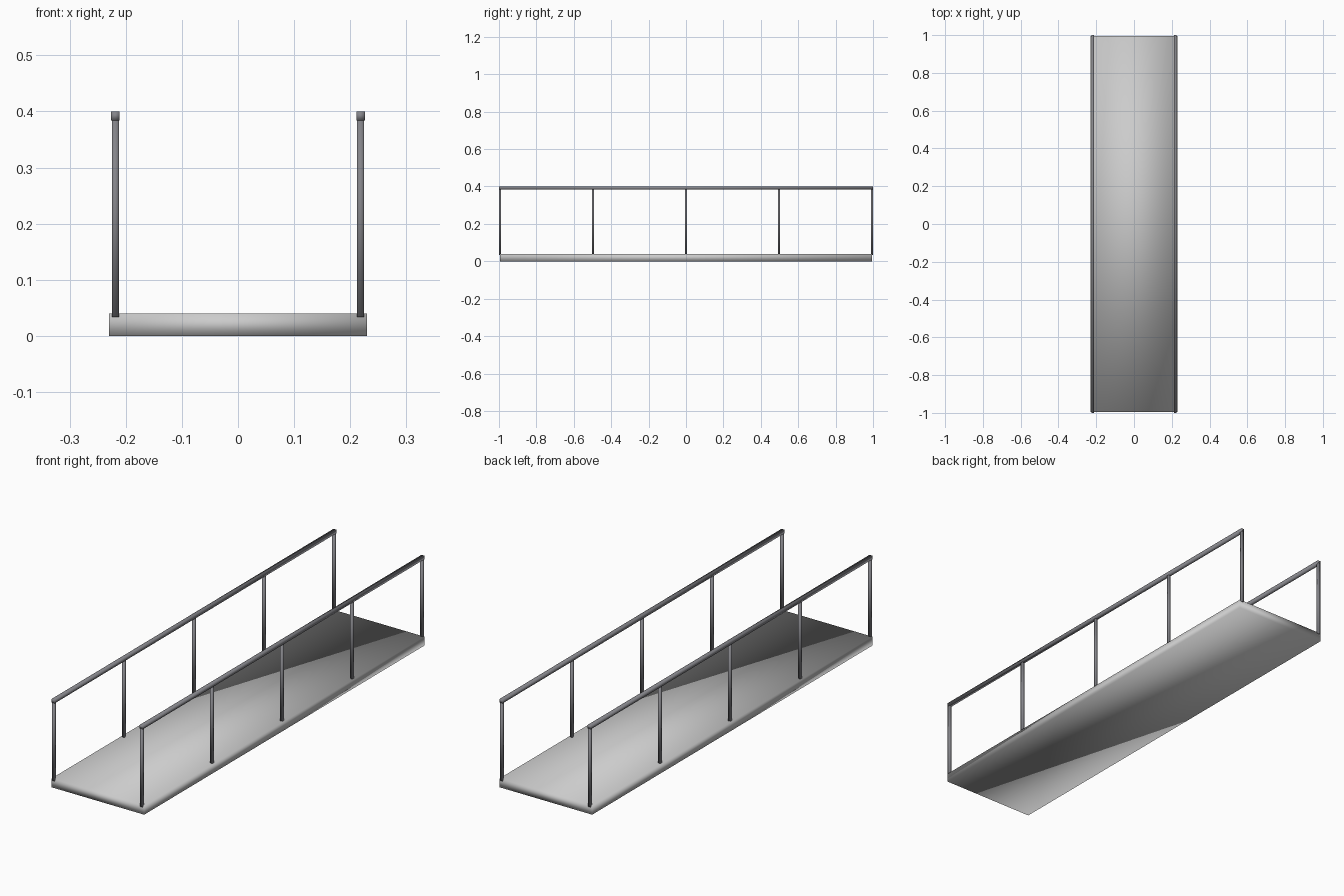
import bpy

if "Cube" in bpy.data.objects:
    bpy.data.objects.remove(bpy.data.objects["Cube"])

# Dark metal for the railings
metal = bpy.data.materials.new("dark_metal")
metal.diffuse_color = (0.23, 0.23, 0.25, 1)
metal.use_nodes = True
metal.node_tree.nodes["Principled BSDF"].inputs["Base Color"].default_value = metal.diffuse_color


def box(name, x, y, z, mat=None):
    """Axis-aligned, smooth-shaded box from (min, max) ranges."""
    bpy.ops.mesh.primitive_cube_add(
        size=1, location=[(a + b) / 2 for a, b in (x, y, z)])
    ob = bpy.context.object
    ob.name = name
    ob.scale = [b - a for a, b in (x, y, z)]
    bpy.ops.object.transform_apply(location=False, rotation=False, scale=True)
    bpy.ops.object.shade_smooth()
    if mat:
        ob.data.materials.append(mat)
    return ob


# Walkway slab
box("deck", (-0.23, 0.23), (-0.994, 0.994), (0, 0.04))

for side, sx in (("left", -1), ("right", 1)):
    cx = 0.2185 * sx
    # Handrail along the full length
    box(side + "_handrail", (cx - 0.0075, cx + 0.0075), (-1, 1),
        (0.384, 0.4), metal)
    # Five evenly spaced posts, slightly sunk into the deck
    for i in range(5):
        cy = -0.994 + i * 0.497
        box(f"{side}_post_{i + 1}", (cx - 0.0062, cx + 0.0062),
            (cy - 0.006, cy + 0.006), (0.034, 0.39), metal)
